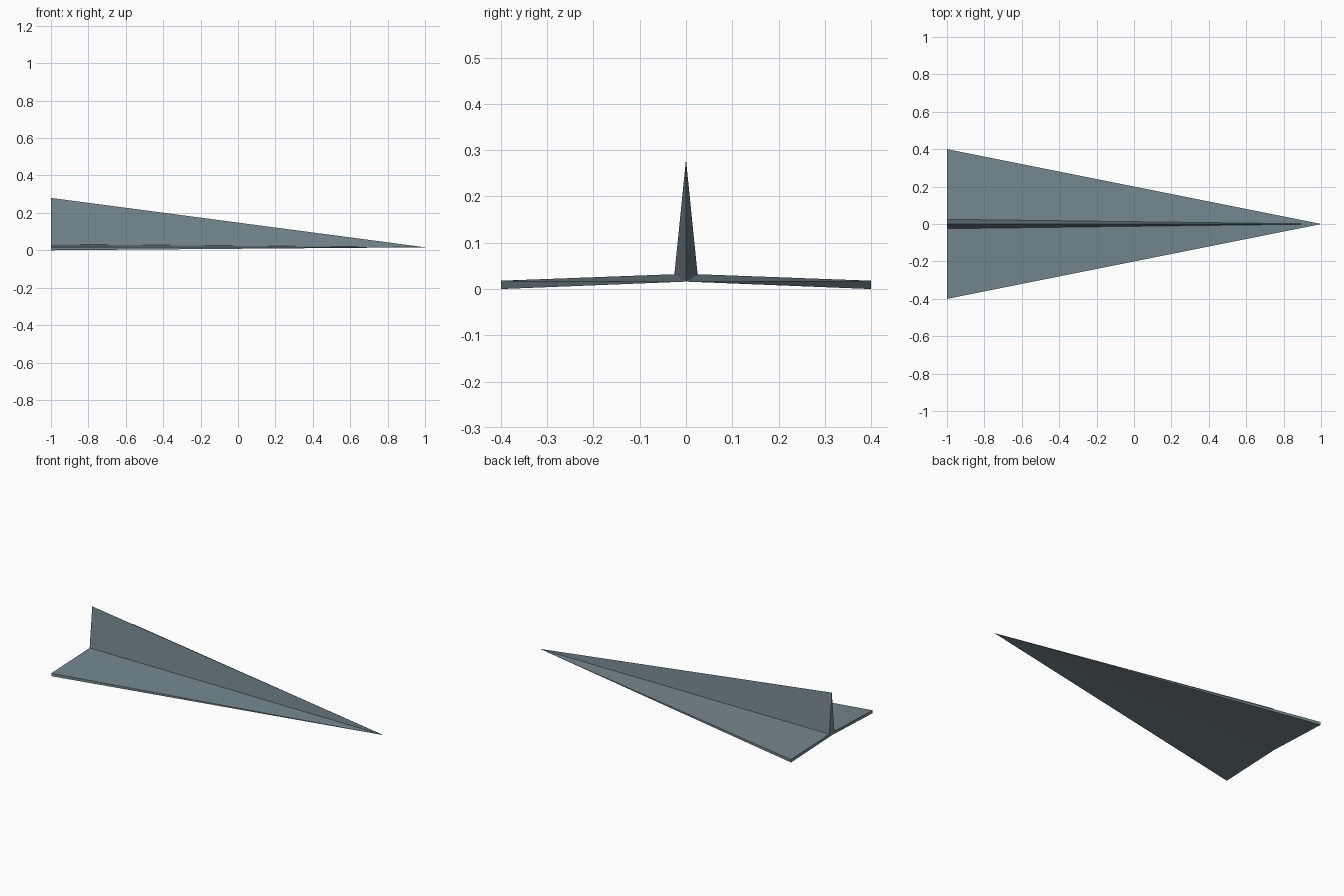
import bpy
import bmesh

cube = bpy.data.objects.get("Cube")
if cube:
    bpy.data.objects.remove(cube, do_unlink=True)

# Single slate grey finish
slate = bpy.data.materials.new("slate_grey")
slate.use_nodes = True
colour = (0.175, 0.24, 0.272, 1.0)
slate.diffuse_color = colour
slate.node_tree.nodes["Principled BSDF"].inputs["Base Color"].default_value = colour

# Tail cross-section (y, z): fin top, fin root, wing tip top, wing tip bottom
half = [(0.025, 0.032), (0.4, 0.018), (0.4, 0.0)]
outline = [(0, 0.28)] + half + [(0, 0.016)] + [(-y, z) for y, z in reversed(half)]

# Every outline edge tapers to one point at the nose
bm = bmesh.new()
tail = [bm.verts.new((-1, y, z)) for y, z in outline]
nose = bm.verts.new((1, 0, 0.016))
for a, b in zip(tail, tail[1:] + tail[:1]):
    bm.faces.new((a, b, nose))

# Closed tail end
bm.faces.new(tail)
bmesh.ops.recalc_face_normals(bm, faces=bm.faces[:])

mesh = bpy.data.meshes.new("dart_body")
bm.to_mesh(mesh)
bm.free()
mesh.materials.append(slate)
dart = bpy.data.objects.new("dart_body", mesh)
bpy.context.collection.objects.link(dart)
